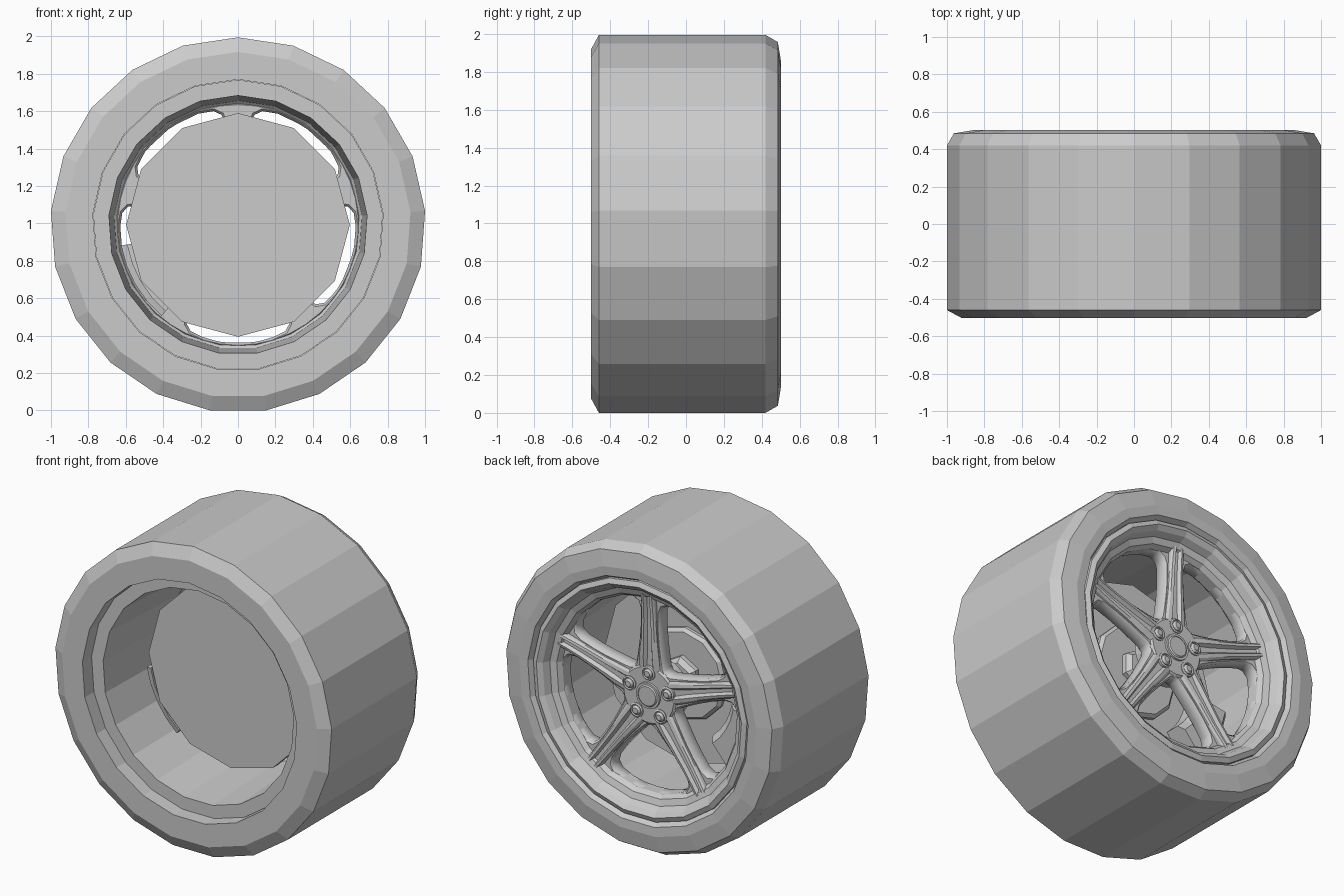
import bpy, bmesh, math
from math import sin, cos, pi, radians

if "Cube" in bpy.data.objects:
    bpy.data.objects.remove(bpy.data.objects["Cube"])

CZ = 0.992  # axle height


def finish(name, bm, smooth=None):
    bmesh.ops.remove_doubles(bm, verts=bm.verts, dist=1e-5)
    bmesh.ops.recalc_face_normals(bm, faces=bm.faces)
    me = bpy.data.meshes.new(name)
    bm.to_mesh(me)
    bm.free()
    ob = bpy.data.objects.new(name, me)
    bpy.context.collection.objects.link(ob)
    if smooth:
        bpy.ops.object.select_all(action='DESELECT')
        ob.select_set(True)
        bpy.context.view_layer.objects.active = ob
        bpy.ops.object.shade_smooth_by_angle(angle=radians(smooth))
    return ob


def lathe(name, profile, n, arc=None, centre=(0, 0), start=90, smooth=None):
    """Spin a closed (radius, y) profile around the y axis, fully or over an arc."""
    bm = bmesh.new()
    if arc:
        angles = [radians(arc[0] + (arc[1] - arc[0]) * i / n) for i in range(n + 1)]
    else:
        angles = [radians(start) + 2 * pi * i / n for i in range(n)]
    rings = [[bm.verts.new((centre[0] + r * cos(a), y, CZ + centre[1] + r * sin(a)))
              for r, y in profile] for a in angles]
    m = len(profile)
    for i in range(n):
        a, b = rings[i], rings[(i + 1) % len(rings)]
        for j in range(m):
            k = (j + 1) % m
            bm.faces.new((a[j], a[k], b[k], b[j]))
    if arc:
        bm.faces.new(rings[0])
        bm.faces.new(rings[-1])
    return finish(name, bm, smooth)


def disc(name, r, y0, y1, n, chamfer=0.0, **kw):
    return lathe(name, [(0, y0), (r, y0), (r, y1 - chamfer), (r - chamfer, y1), (0, y1)], n, **kw)


# Tyre, 21 flat sides
lathe("tyre", [(0.778, -0.502), (0.925, -0.502), (1.003, -0.46), (1.003, 0.42),
               (0.965, 0.485), (0.86, 0.502), (0.80, 0.498), (0.778, 0.46)], 21)

# Rim barrel with the stepped outer lip
lathe("rim", [(0.776, -0.41), (0.692, -0.41), (0.665, 0.27), (0.635, 0.30), (0.635, 0.375),
              (0.655, 0.405), (0.695, 0.42), (0.715, 0.465), (0.745, 0.488), (0.776, 0.475)], 21)

# Wheel face: a bevelled plate with five rounded windows
curve = bpy.data.curves.new("wheel_face", 'CURVE')
curve.dimensions = '2D'
curve.fill_mode = 'BOTH'
curve.extrude = 0.035
curve.bevel_depth = 0.012
curve.bevel_resolution = 0
curve.offset = -0.012


def outline(points):
    sp = curve.splines.new('POLY')
    sp.points.add(len(points) - 1)
    for p, (r, a) in zip(sp.points, points):
        p.co = (r * cos(a), r * sin(a), 0, 1)
    sp.use_cyclic_u = True


outline([(0.655, 2 * pi * i / 42 + pi / 2) for i in range(42)])
half = [(0.212, 7), (0.25, 13.7), (0.35, 22.8), (0.45, 26.8), (0.55, 28.5),
        (0.595, 27.5), (0.622, 24), (0.632, 16), (0.632, 8)]
window = [(0.2, 0)] + half + [(0.632, 0)] + [(r, -a) for r, a in reversed(half)]
for i in range(5):
    outline([(r, radians(a + 54 + 72 * i)) for r, a in window])
face = bpy.data.objects.new("wheel_face", curve)
bpy.context.collection.objects.link(face)
face.location = (0, 0.328, CZ)
face.rotation_euler = (pi / 2, 0, 0)

# Spokes: twin ribs with a central groove, lofted from hub to rim
stations = [(0.16, 0.085, 0.385), (0.25, 0.078, 0.392), (0.36, 0.066, 0.395),
            (0.50, 0.058, 0.398), (0.60, 0.054, 0.405), (0.665, 0.052, 0.412)]
side = [(1.0, -0.06), (0.9, -0.012), (0.72, 0.0), (0.42, 0.004), (0.2, -0.018)]
section = [(-t, h) for t, h in side] + [(t, h) for t, h in reversed(side)]
for i in range(5):
    a = radians(90 + 72 * i)
    bm = bmesh.new()
    rows = []
    for r, w, y in stations:
        rows.append([bm.verts.new((r * cos(a) - t * w * sin(a), y + h,
                                   CZ + r * sin(a) + t * w * cos(a))) for t, h in section])
    m = len(section)
    for p, q in zip(rows, rows[1:]):
        for j in range(m):
            k = (j + 1) % m
            bm.faces.new((p[j], p[k], q[k], q[j]))
    bm.faces.new(rows[0])
    bm.faces.new(rows[-1])
    finish(f"spoke_{i + 1}", bm)

    # Lug nut in a shallow collar at the root of the spoke
    c = (0.145 * cos(a), 0.145 * sin(a))
    lathe(f"lug_collar_{i + 1}", [(0.034, 0.36), (0.047, 0.36), (0.047, 0.392), (0.038, 0.398),
                                  (0.034, 0.385)], 16, centre=c, smooth=30)
    disc(f"lug_nut_{i + 1}", 0.031, 0.35, 0.405, 12, 0.012, centre=c, smooth=30)

# Hub and centre cap
disc("hub", 0.195, 0.24, 0.386, 30, 0.015)
lathe("cap_ring", [(0.07, 0.37), (0.088, 0.37), (0.084, 0.398), (0.07, 0.398)], 24)
disc("centre_cap", 0.07, 0.36, 0.404, 24, 0.008)

# Brake disc, axle boss and caliper behind the spokes
disc("brake_disc", 0.598, -0.07, -0.01, 12)
disc("disc_bell", 0.30, -0.02, 0.03, 12, 0.02)
disc("axle_boss", 0.13, 0.0, 0.09, 6, 0.03)
lathe("brake_caliper", [(0.40, -0.005), (0.40, 0.09), (0.44, 0.13), (0.60, 0.13),
                        (0.635, 0.09), (0.635, -0.05), (0.60, -0.06), (0.60, -0.005)],
      4, arc=(190, 230))
